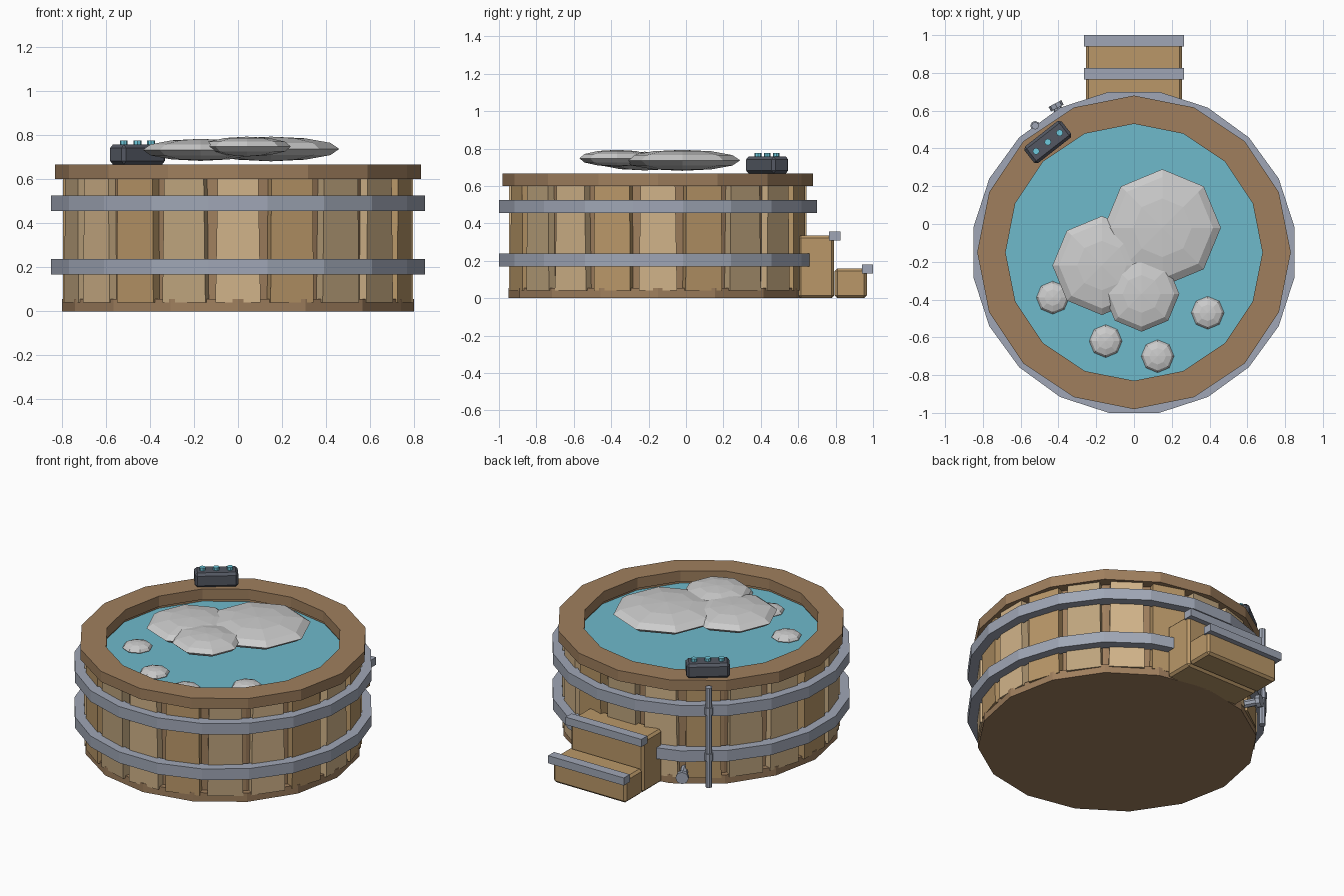
import bpy, bmesh, math
from mathutils import Matrix, Vector

if "Cube" in bpy.data.objects:
    bpy.data.objects.remove(bpy.data.objects["Cube"])

CY = -0.15  # tub centre in y


def mat(name, r, g, b):
    m = bpy.data.materials.new(name)
    m.diffuse_color = [(c / 255) ** 2.2 for c in (r, g, b)] + [1]
    m.use_nodes = True
    m.node_tree.nodes["Principled BSDF"].inputs["Base Color"].default_value = m.diffuse_color
    return m


WOODS = [mat("wood_light", 208, 178, 136), mat("wood_warm", 184, 150, 104),
         mat("wood_pale", 188, 162, 124)]
RIM = mat("rim_wood", 158, 126, 94)
STEP = mat("step_wood", 184, 150, 104)
METAL = mat("metal", 158, 165, 180)
DARK = mat("dark_plastic", 84, 88, 98)
WATER = mat("water", 110, 184, 202)
FOAM = mat("foam", 236, 238, 238)
TEAL = mat("button_teal", 110, 200, 220)


def finish(bm, name, material):
    bmesh.ops.recalc_face_normals(bm, faces=bm.faces)
    me = bpy.data.meshes.new(name)
    bm.to_mesh(me)
    bm.free()
    ob = bpy.data.objects.new(name, me)
    bpy.context.collection.objects.link(ob)
    me.materials.append(material)
    return ob


def ring(name, n, r_in, r_out, z0, z1, material, offset=0.0):
    """Polygonal band with a rectangular section around the tub centre."""
    bm = bmesh.new()
    loops = []
    for i in range(n):
        a = 2 * math.pi * i / n + offset
        loops.append([bm.verts.new((r * math.cos(a), CY + r * math.sin(a), z))
                      for r, z in ((r_in, z0), (r_out, z0), (r_out, z1), (r_in, z1))])
    for i in range(n):
        a, b = loops[i], loops[(i + 1) % n]
        for k in range(4):
            bm.faces.new((a[k], a[(k + 1) % 4], b[(k + 1) % 4], b[k]))
    return finish(bm, name, material)


def cyl(name, n, r, p0, p1, material):
    """Closed cylinder from p0 to p1."""
    p0, p1 = Vector(p0), Vector(p1)
    d = p1 - p0
    bm = bmesh.new()
    m = Matrix.Translation((p0 + p1) / 2) @ d.to_track_quat('Z', 'Y').to_matrix().to_4x4()
    bmesh.ops.create_cone(bm, cap_ends=True, segments=n, radius1=r, radius2=r,
                          depth=d.length, matrix=m)
    return finish(bm, name, material)


def box(name, centre, size, material, bevel=0.0, rot=0.0):
    bm = bmesh.new()
    bmesh.ops.create_cube(bm, size=1, matrix=Matrix.Diagonal((*size, 1)))
    if bevel:
        bmesh.ops.bevel(bm, geom=bm.edges[:], offset=bevel, segments=1, affect='EDGES')
    bm.transform(Matrix.Translation(centre) @ Matrix.Rotation(rot, 4, 'Z'))
    return finish(bm, name, material)


def blob(name, centre, r, h):
    """Flattened low-poly sphere of foam."""
    bm = bmesh.new()
    bmesh.ops.create_uvsphere(bm, u_segments=8, v_segments=6, radius=1,
                              matrix=Matrix.Translation(centre) @ Matrix.Diagonal((r, r, h, 1)))
    return finish(bm, name, FOAM)


def polar(r, deg, z):
    a = math.radians(deg)
    return Vector((r * math.cos(a), CY + r * math.sin(a), z))


# Tub shell: floor, wall, rim and water
cyl("tub_base", 16, 0.80, (0, CY, 0), (0, CY, 0.055), RIM)
ring("tub_wall", 16, 0.69, 0.765, 0.03, 0.62, RIM)
ring("tub_rim", 16, 0.68, 0.83, 0.60, 0.667, RIM)
cyl("water", 16, 0.705, (0, CY, 0.54), (0, CY, 0.585), WATER)

# Twenty slightly tapered, slightly leaning staves
for i in range(20):
    deg = i * 18
    bm = bmesh.new()
    bmesh.ops.create_cube(bm, size=1)
    taper = (0.9, 0.96, 0.92)[i % 3]
    for v in bm.verts:
        w = 0.205 * (taper if v.co.z > 0 else 1)
        v.co = Vector((0.765 + v.co.x * 0.06, v.co.y * w, 0.325 + v.co.z * 0.57))
    bm.transform(Matrix.Translation((0, CY, 0)) @ Matrix.Rotation(math.radians(deg), 4, 'Z'))
    finish(bm, f"stave_{i + 1}", WOODS[i % 3])

# Metal hoops
for name, z in (("lower_hoop", 0.168), ("upper_hoop", 0.455)):
    ring(name, 20, 0.79, 0.86, z, z + 0.07, METAL, math.radians(9))

# Foam mounds and small bubbles
blob("foam_large", (0.15, -0.02, 0.737), 0.31, 0.056)
blob("foam_medium", (-0.17, -0.22, 0.733), 0.262, 0.05)
blob("foam_small", (0.04, -0.37, 0.748), 0.20, 0.045)
for i, (x, y) in enumerate(((-0.43, -0.39), (-0.15, -0.62), (0.125, -0.70), (0.39, -0.47))):
    blob(f"bubble_{i + 1}", (x, y, 0.59), 0.087, 0.03)

# Steps at the back with metal nosing
for name, y0, y1, h in (("upper_step", 0.60, 0.792, 0.335), ("lower_step", 0.795, 0.967, 0.158)):
    box(name, (0, (y0 + y1) / 2, h / 2), (0.51, y1 - y0, h), STEP, 0.014)
    box(name + "_nosing", (0, y1 + 0.003, h - 0.003), (0.53, 0.06, 0.048), METAL)

# Control box with three buttons on the rim
ANG = 128
box("control_box", polar(0.741, ANG, 0.712), (0.25, 0.112, 0.09), DARK, 0.015,
    math.radians(ANG - 90))
for i in (-1, 0, 1):
    p = polar(0.741, ANG, 0.75) + 0.079 * i * Vector(
        (math.cos(math.radians(ANG - 90)), math.sin(math.radians(ANG - 90)), 0))
    cyl(f"button_{i + 2}", 8, 0.018, p, p + Vector((0, 0, 0.025)), TEAL)

# Supply pipe below the control box, with couplings
cyl("supply_pipe", 8, 0.02, polar(0.85, ANG, 0.01), polar(0.85, ANG, 0.64), METAL)
for i, z in enumerate((0.18, 0.47)):
    cyl(f"pipe_coupling_{i + 1}", 8, 0.026, polar(0.85, ANG, z), polar(0.85, ANG, z + 0.045), METAL)

# Drain valve
cyl("drain_stem", 8, 0.024, polar(0.76, 118, 0.08), polar(0.87, 118, 0.08), METAL)
cyl("drain_cap", 8, 0.038, polar(0.865, 118, 0.08), polar(0.892, 118, 0.08), METAL)
